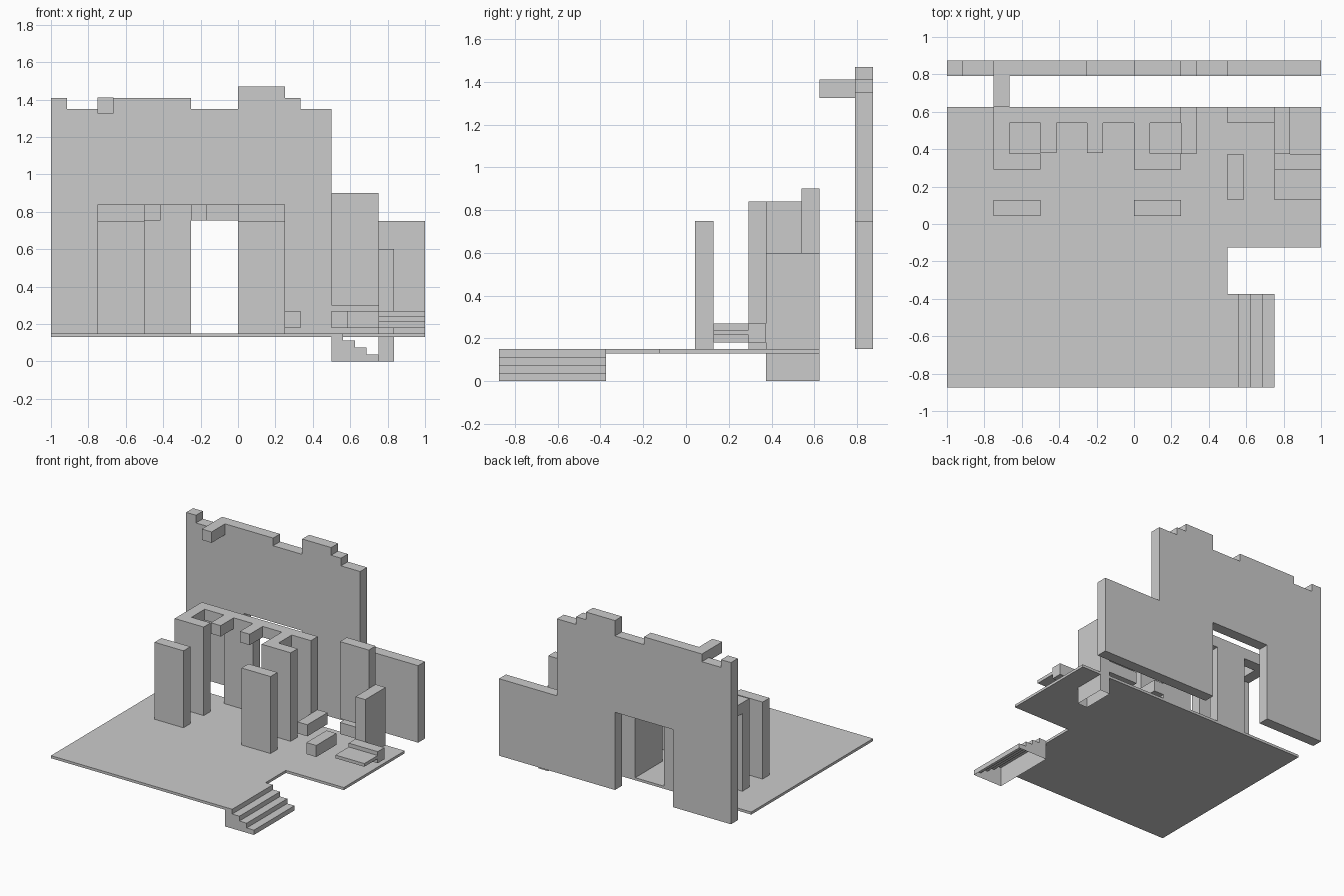
import bpy, bmesh
from mathutils import Vector

if "Cube" in bpy.data.objects:
    bpy.data.objects.remove(bpy.data.objects["Cube"])


def prism(name, pts, to3d, depth, open_bottom=False):
    """Extrude a flat outline along a depth vector."""
    bm = bmesh.new()
    face = bm.faces.new([bm.verts.new(to3d(a, b)) for a, b in pts])
    ext = bmesh.ops.extrude_face_region(bm, geom=[face], use_keep_orig=True)
    moved = [g for g in ext["geom"] if isinstance(g, bmesh.types.BMVert)]
    bmesh.ops.translate(bm, verts=moved, vec=Vector(depth))
    bmesh.ops.recalc_face_normals(bm, faces=bm.faces)
    if open_bottom:
        low = [f for f in bm.faces if all(v.co.z < 1e-5 for v in f.verts)]
        bmesh.ops.delete(bm, geom=low, context='FACES')
    me = bpy.data.meshes.new(name)
    bm.to_mesh(me)
    bm.free()
    ob = bpy.data.objects.new(name, me)
    bpy.context.collection.objects.link(ob)
    return ob


def box(name, x0, x1, y0, y1, z0, z1, **kw):
    return prism(name, [(x0, y0), (x1, y0), (x1, y1), (x0, y1)],
                 lambda a, b: (a, b, z0), (0, 0, z1 - z0), **kw)


FLOOR = 0.15
T = 0.085   # common slab thickness

# Floor plate with a notch beside the stairs
prism("floor", [(-1, -0.875), (0.5, -0.875), (0.5, -0.125), (1, -0.125), (1, 0.625), (-1, 0.625)],
      lambda a, b: (a, b, 0.13), (0, 0, 0.02))

# Entrance steps, hollow underneath
steps = [(0.5, 0), (0.5, FLOOR)]
for i in range(4):
    x, top = 0.5 + 0.0625 * (i + 1), FLOOR - 0.0375 * i
    steps += [(x, top), (x, top - 0.0375)]
prism("entrance_steps", steps, lambda a, b: (a, -0.875, b), (0, 0.5, 0), open_bottom=True)

# Ruined back wall with broken top and doorway
wall = [(-1, FLOOR), (-0.5, FLOOR), (-0.5, 0.755), (0, 0.755), (0, FLOOR), (1, FLOOR),
        (1, 0.75), (0.5, 0.75), (0.5, 1.35), (0.335, 1.35), (0.335, 1.41), (0.25, 1.41),
        (0.25, 1.47), (0, 1.47), (0, 1.35), (-0.25, 1.35), (-0.25, 1.41), (-0.75, 1.41),
        (-0.75, 1.35), (-0.915, 1.35), (-0.915, 1.41), (-1, 1.41)]
prism("back_wall", wall, lambda a, b: (a, 0.79, b), (0, T, 0))
box("wall_bracket", -0.75, -0.665, 0.625, 0.79, 1.325, 1.41)

# Two rows of slab pillars
for x in (-0.75, 0):
    box("front_pillar", x, x + 0.25, 0.043, 0.128, FLOOR, 0.75)
    box("middle_pillar", x, x + 0.25, 0.292, 0.377, FLOOR, 0.84)

# Supports and side slab under the beam
box("side_slab", 0, T, 0.377, 0.54, FLOOR, 0.84)
for x in (-0.5, 0):
    box("rear_pillar", x, x + 0.25, 0.54, 0.625, FLOOR, 0.755)

# Comb-shaped ceiling beam
comb = [(0.25, 0.54), (0.25, 0.625), (-0.75, 0.625), (-0.75, 0.377), (-0.665, 0.377), (-0.665, 0.54)]
for x in (-0.5, -0.25):
    comb += [(x, 0.54), (x, 0.38), (x + T, 0.38), (x + T, 0.54)]
prism("ceiling_beam", comb, lambda a, b: (a, b, 0.755), (0, 0, T))

# Standing slabs at the right
box("hanging_slab", 0.5, 0.75, 0.54, 0.625, 0.3, 0.9)
box("side_post", 0.75, 0.835, 0.375, 0.625, 0, 0.6, open_bottom=True)

# Low blocks and seat plate
box("low_block_left", 0.25, 0.335, 0.375, 0.625, 0.18, 0.27)
box("low_block_front", 0.5, 0.585, 0.128, 0.375, 0.18, 0.27)
box("low_block_rear", 0.5, 0.75, 0.54, 0.625, 0.18, 0.27)
box("seat_back", 0.75, 1, 0.292, 0.375, 0.18, 0.27)
box("seat_plate", 0.75, 1, 0.128, 0.292, 0.215, 0.24)
